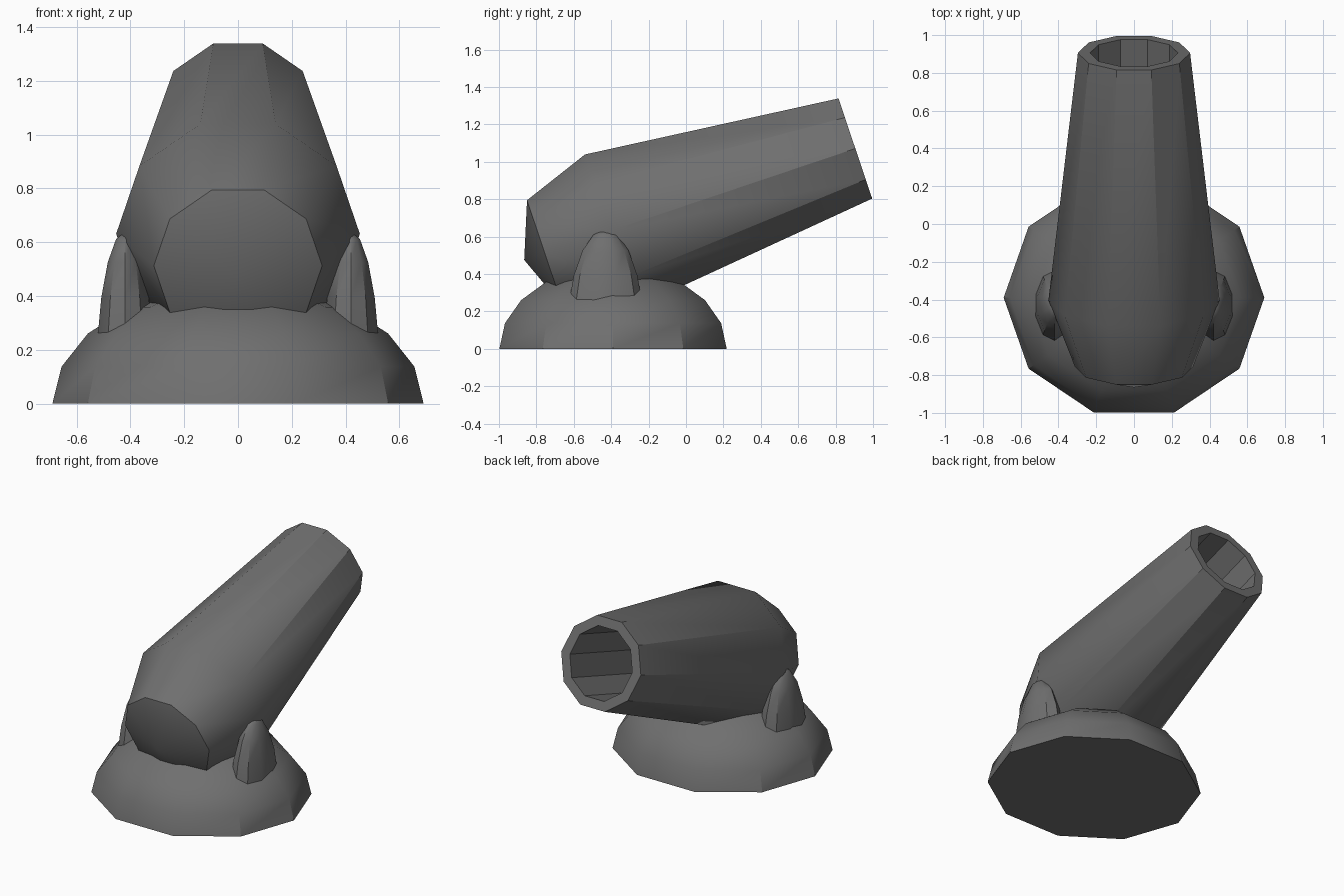
import bpy, math
from mathutils import Matrix, Vector

if "Cube" in bpy.data.objects:
    bpy.data.objects.remove(bpy.data.objects["Cube"])

SIDES = 10

iron = bpy.data.materials.new("dark iron")
iron.diffuse_color = (0.16, 0.16, 0.16, 1)
iron.use_nodes = True
iron.node_tree.nodes["Principled BSDF"].inputs["Base Color"].default_value = iron.diffuse_color


def lathe(name, profile, matrix, turn=0.0, flatten=(1, 1)):
    """Ten-sided turned solid from (radius, height) points, open ends capped."""
    verts, rings, faces = [], [], []
    for r, z in profile:
        count = SIDES if r > 0 else 1
        ring = []
        for k in range(count):
            a = turn + math.tau * k / SIDES
            ring.append(len(verts))
            verts.append(matrix @ Vector((r * math.cos(a) * flatten[0],
                                          r * math.sin(a) * flatten[1], z)))
        rings.append(ring)
    for lo, hi in zip(rings, rings[1:]):
        for k in range(SIDES):
            quad = [lo[k % len(lo)], lo[(k + 1) % len(lo)],
                    hi[(k + 1) % len(hi)], hi[k % len(hi)]]
            faces.append(list(dict.fromkeys(quad)))
    if len(rings[0]) > 1:
        faces.append(rings[0][::-1])
    if len(rings[-1]) > 1:
        faces.append(rings[-1])
    mesh = bpy.data.meshes.new(name)
    mesh.from_pydata(verts, [], faces)
    mesh.materials.append(iron)
    obj = bpy.data.objects.new(name, mesh)
    bpy.context.collection.objects.link(obj)
    bpy.ops.object.select_all(action='DESELECT')
    obj.select_set(True)
    bpy.context.view_layer.objects.active = obj
    bpy.ops.object.shade_smooth_by_angle(angle=math.radians(35))
    return obj


def dome(height):
    """Quarter-circle profile of unit radius, from the rim to the pole."""
    steps = [math.radians(18 * i) for i in range(5)]
    return [(math.cos(a), height * math.sin(a)) for a in steps] + [(0, height)]


# Domed base
lathe("base", dome(0.443), Matrix.Translation((0, -0.39, 0)), flatten=(0.69, 0.639))

# Barrel: rounded breech, tapering tube, rim and hollow bore
axis = Vector((0, 0.948, 0.319)).normalized()
up = Vector((0, -axis.z, axis.y))
frame = Matrix((Vector((1, 0, 0)), up, -axis)).transposed().to_4x4()
frame = Matrix.Translation((0, -0.4025, 0.631)) @ frame
barrel_profile = [(0, -0.50), (0.233, -0.50), (0.233, -1.38), (0.297, -1.38),
                  (0.453, 0), (0.313, 0.372), (0, 0.488)]
lathe("barrel", barrel_profile, frame)

# Side supports holding the barrel
for side, label in ((1, "right"), (-1, "left")):
    lathe(label + "_support", dome(0.60), Matrix.Translation((side * 0.42, -0.43, 0.04)),
          turn=math.radians(18), flatten=(0.115, 0.21))
